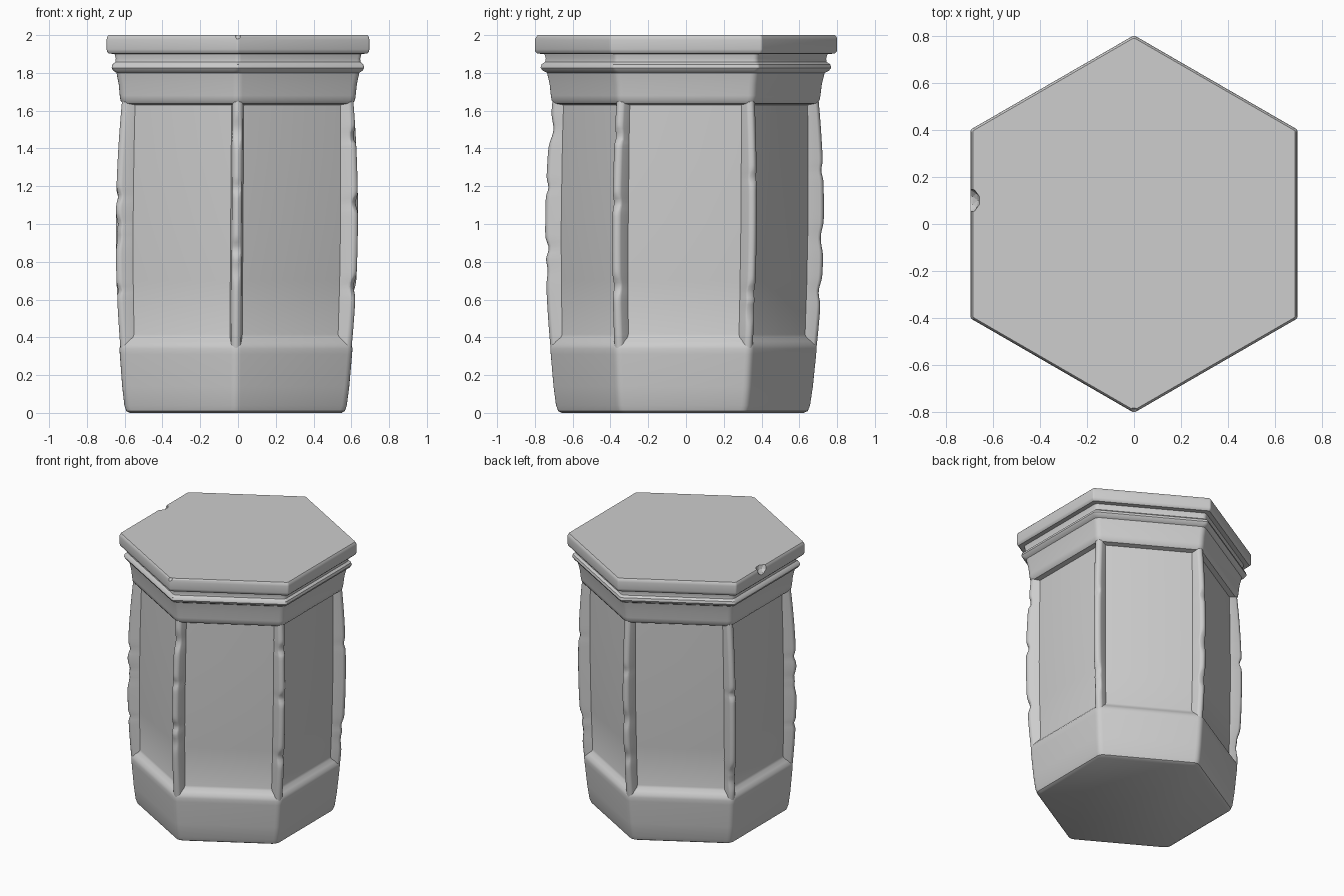
import bpy, bmesh, math, random
from mathutils import Vector

cube = bpy.data.objects.get("Cube")
if cube:
    bpy.data.objects.remove(cube, do_unlink=True)

random.seed(11)
stone = bpy.data.materials.new("plain_grey")
stone.use_nodes = True
grey = (0.61, 0.61, 0.61, 1)
stone.diffuse_color = grey
stone.node_tree.nodes["Principled BSDF"].inputs["Base Color"].default_value = grey


def centre(z):
    # The barrel leans very slightly towards its foot
    lean = max(0, 1 - z / 1.9)
    return Vector((-0.013 * lean, -0.016 * lean, z))


def hex_corner(i, radius):
    a = math.radians(90 + 60 * i)
    return Vector((math.cos(a), math.sin(a), 0)) * radius


def rounded_hexagon(radius, fillet, z):
    points = []
    for i in range(6):
        c = hex_corner(i, radius)
        before = c + (hex_corner(i - 1, radius) - c).normalized() * fillet
        after = c + (hex_corner(i + 1, radius) - c).normalized() * fillet
        for k in range(5):
            t = k / 4
            p = before * (1 - t) ** 2 + c * (2 * t * (1 - t)) + after * t ** 2
            points.append(p + centre(z))
    return points


def loft(name, sections, angle=35):
    bm = bmesh.new()
    rings = [[bm.verts.new(p) for p in s] for s in sections]
    for low, high in zip(rings, rings[1:]):
        for j in range(len(low)):
            k = (j + 1) % len(low)
            bm.faces.new((low[j], low[k], high[k], high[j]))
    bm.faces.new(rings[0][::-1])
    bm.faces.new(rings[-1])
    bmesh.ops.recalc_face_normals(bm, faces=bm.faces)
    mesh = bpy.data.meshes.new(name)
    bm.to_mesh(mesh)
    bm.free()
    mesh.materials.append(stone)
    obj = bpy.data.objects.new(name, mesh)
    bpy.context.collection.objects.link(obj)
    bpy.ops.object.select_all(action="DESELECT")
    obj.select_set(True)
    bpy.context.view_layer.objects.active = obj
    bpy.ops.object.shade_smooth_by_angle(angle=math.radians(angle))
    return obj


# Plinth, recessed panels and cornice: radius, corner fillet, height
body = [(0.648, 0.03, 0), (0.668, 0.03, 0.01), (0.68, 0.03, 0.04),
        (0.694, 0.03, 0.14), (0.71, 0.03, 0.31), (0.712, 0.03, 0.34),
        (0.707, 0.03, 0.36), (0.69, 0.03, 0.38), (0.668, 0.03, 0.4),
        (0.662, 0.03, 0.415), (0.669, 0.03, 0.7), (0.672, 0.03, 1.0),
        (0.67, 0.03, 1.35), (0.665, 0.03, 1.63), (0.703, 0.03, 1.638),
        (0.717, 0.03, 1.655), (0.721, 0.03, 1.68), (0.728, 0.03, 1.74),
        (0.742, 0.03, 1.8), (0.763, 0.02, 1.812), (0.772, 0.01, 1.827),
        (0.767, 0.01, 1.845), (0.75, 0.02, 1.858), (0.747, 0.02, 1.875),
        (0.757, 0.02, 1.91)]
loft("panelled_body", [rounded_hexagon(*row) for row in body])

# Overhanging lid with softened rims
lid_profile = [(0.745, 0.01, 1.9), (0.79, 0.01, 1.902), (0.8, 0.01, 1.912),
               (0.803, 0.01, 1.925), (0.803, 0.01, 1.975), (0.8, 0.01, 1.99),
               (0.792, 0.01, 2.0)]
lid = loft("lid", [rounded_hexagon(*row) for row in lid_profile])

# Small bites out of the lid rim
for spot, size in (((-0.71, 0.1, 2.0), 0.055), ((0, -0.815, 2.01), 0.035)):
    bpy.ops.mesh.primitive_ico_sphere_add(subdivisions=2, radius=size, location=spot)
    cutter = bpy.context.object
    cutter.name = "chip_cutter"
    cutter.hide_render = True
    cutter.data.materials.append(stone)
    bite = lid.modifiers.new("bite", "BOOLEAN")
    bite.operation = "DIFFERENCE"
    bite.object = cutter
    bpy.context.view_layer.objects.active = lid
    bpy.ops.object.modifier_apply(modifier=bite.name)
    bpy.data.objects.remove(cutter, do_unlink=True)


def post_section(i, z, chip):
    # Corner post: worn outer edge, two narrow faces, walls into the recess
    swell = 1 - ((z - 1.0) / 0.68) ** 2
    radius = 0.704 + 0.036 * swell - 0.5 * chip
    width = 0.03
    c = hex_corner(i, radius)
    a = (hex_corner(i - 1, radius) - c).normalized()
    b = (hex_corner(i + 1, radius) - c).normalized()
    edge = min(0.01 + chip, width - 0.008)
    soft = 0.25 * edge
    inner = hex_corner(i, 0.64) - c
    shape = [c + inner + a * (width + 0.012), c + a * width + inner * 0.08,
             c + a * (width - 0.006), c + a * edge, c + (a + b) * soft,
             c + b * edge, c + b * (width - 0.006),
             c + b * width + inner * 0.08, c + inner + b * (width + 0.012)]
    return [p + centre(z) for p in shape]


# Six chipped corner posts between the panels
for i in range(6):
    dents = [(random.uniform(0.45, 1.5), random.uniform(0.012, 0.034),
              random.uniform(0.02, 0.06)) for _ in range(4)]
    levels = [0.32 + 1.36 * k / 70 for k in range(71)]
    sections = []
    for z in levels:
        chip = max(d * math.exp(-((z - at) / w) ** 2) for at, d, w in dents)
        sections.append(post_section(i, z, chip))
    loft(f"corner_post_{i + 1}", sections, 40)
